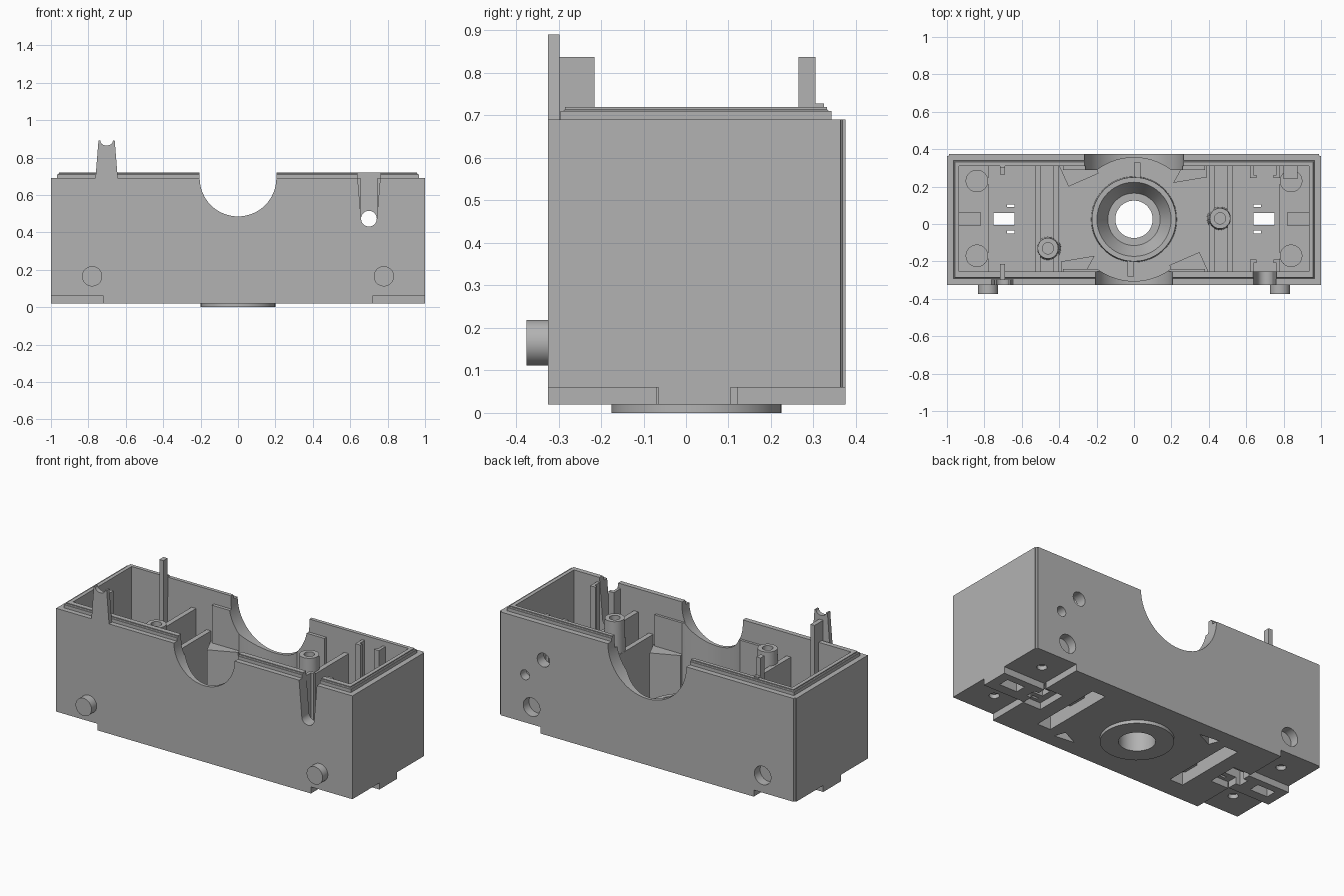
import bpy, bmesh
from math import cos, sin, pi, radians

cube = bpy.data.objects.get("Cube")
if cube:
    bpy.data.objects.remove(cube, do_unlink=True)

grey = bpy.data.materials.new("housing grey")
grey.use_nodes = True
grey.diffuse_color = (0.45, 0.45, 0.45, 1)
grey.node_tree.nodes["Principled BSDF"].inputs["Base Color"].default_value = grey.diffuse_color

CY = 0.025          # depth centre of the housing
FLOOR = 0.1         # top of the inner floor
RIM = 0.69          # top of the outer wall
parts = []


def circle(cx, cy, r, n=40):
    return [(cx + r * cos(2 * pi * i / n), cy + r * sin(2 * pi * i / n)) for i in range(n)]


def rect(a0, a1, b0, b1):
    return [(a0, b0), (a1, b0), (a1, b1), (a0, b1)]


def turned(pts):
    """Half turn about the vertical centre line."""
    return [(-x, 2 * CY - y) for x, y in pts]


def finish(name, bm, keep):
    bmesh.ops.recalc_face_normals(bm, faces=bm.faces)
    mesh = bpy.data.meshes.new(name)
    bm.to_mesh(mesh)
    bm.free()
    mesh.materials.append(grey)
    obj = bpy.data.objects.new(name, mesh)
    bpy.context.collection.objects.link(obj)
    if keep:
        parts.append(obj)
    return obj


def prism(name, pts, lo, hi, axis="z", keep=True, bevel=None):
    """Extrude an outline along z (outline in x, y) or along y (outline in x, z)."""
    bm = bmesh.new()
    place = (lambda a, b, h: (a, b, h)) if axis == "z" else (lambda a, b, h: (a, h, b))
    ends = [[bm.verts.new(place(a, b, h)) for a, b in pts] for h in (lo, hi)]
    n = len(pts)
    bm.faces.new(ends[0])
    bm.faces.new(ends[1])
    for i in range(n):
        j = (i + 1) % n
        bm.faces.new((ends[0][i], ends[0][j], ends[1][j], ends[1][i]))
    if bevel:
        width, rule = bevel
        edges = [e for e in bm.edges if rule(e.verts[0].co, e.verts[1].co)]
        bmesh.ops.bevel(bm, geom=edges, offset=width, segments=3, affect="EDGES")
    return finish(name, bm, keep)


def box(name, x0, x1, y0, y1, z0, z1, keep=True, bevel=None):
    return prism(name, rect(x0, x1, y0, y1), z0, z1, keep=keep, bevel=bevel)


def frustum(name, x, y, z0, z1, r0, r1, keep=True):
    bm = bmesh.new()
    bmesh.ops.create_cone(bm, cap_ends=True, segments=48, radius1=r0, radius2=r1, depth=z1 - z0)
    bmesh.ops.translate(bm, verts=bm.verts, vec=(x, y, (z0 + z1) / 2))
    return finish(name, bm, keep)


def cut(targets, cutter):
    for t in targets:
        mod = t.modifiers.new("cut", "BOOLEAN")
        mod.operation, mod.solver, mod.object = "DIFFERENCE", "EXACT", cutter
        bpy.context.view_layer.objects.active = t
        bpy.ops.object.modifier_apply(modifier=mod.name)
    bpy.data.objects.remove(cutter, do_unlink=True)


# Outer walls with rounded rear corners, and the stepped lip
body = box("housing_body", -1, 1, -0.325, 0.375, 0.02, RIM,
           bevel=(0.012, lambda a, b: abs(a.z - b.z) > 0.1 and a.y > 0))
lip = box("rim_lip", -0.968, 0.968, -0.295, 0.342, RIM, 0.72,
          bevel=(0.01, lambda a, b: a.z > 0.71 and b.z > 0.71))
cut([body, lip], box("cavity", -0.935, 0.935, -0.255, 0.31, FLOOR, 0.8, keep=False))

# Pads thickening the walls beside the saddles
pads = [box("rear_pad", -0.38, 0.38, 0.29, 0.315, FLOOR, 0.64),
        box("front_pad", -0.38, 0.38, -0.26, -0.24, FLOOR, 0.6)]
cut([body, lip] + pads, prism("barrel_space", circle(0, CY, 0.33, 64), FLOOR, 0.8, keep=False))
for y0, y1, r in ((-0.4, -0.1, 0.205), (0.1, 0.45, 0.265)):
    cut([body, lip] + pads, prism("saddle", circle(0, RIM, r, 64) , y0, y1, "y", keep=False))
    cut([lip], box("saddle_gap", -r, r, y0, y1, RIM - 0.02, 0.8, keep=False))

# Tapered wire slot, through hole and rear holes
slot = [(0.635, 0.75), (0.765, 0.75), (0.742, 0.473), (0.658, 0.473)]
cut([body, lip], prism("wire_slot", slot, -0.4, -0.2, "y", keep=False))
cut([body], prism("wire_hole", circle(0.7, 0.473, 0.042), -0.4, 0.45, "y", keep=False))
cut([body], prism("small_hole", circle(0.824, 0.35, 0.03), 0.32, 0.45, "y", keep=False))
for x in (-0.78, 0.78):
    cut([body], prism("socket", circle(x, 0.165, 0.056), 0.32, 0.45, "y", keep=False))
    prism("front_peg", circle(x, 0.165, 0.054), -0.375, -0.32, "y",
          bevel=(0.01, lambda a, b: a.y < -0.37 and b.y < -0.37))

# Central ring and foot with a conical seat
ring = frustum("centre_ring", 0, CY, FLOOR - 0.02, 0.22, 0.23, 0.225)
foot = frustum("centre_foot", 0, CY, 0, 0.03, 0.2, 0.2)
cut([ring], frustum("seat", 0, CY, 0.12, 0.24, 0.14, 0.21, keep=False))
cut([body, ring, foot], frustum("bore", 0, CY, -0.1, 0.4, 0.1, 0.1, keep=False))
box("rear_web", 0.0, 0.035, 0.24, 0.33, FLOOR - 0.01, 0.2)
box("front_web", -0.035, 0.0, -0.28, -0.19, FLOOR - 0.01, 0.2)

# Wedge posts, open below, and low wedges in the other corners
tall = [(-0.4, 0.31), (-0.35, 0.2), (-0.19, 0.27), (-0.2, 0.31)]
hollow = [(-0.36, 0.29), (-0.335, 0.225), (-0.23, 0.275)]
low = [(0.39, 0.31), (0.39, 0.25), (0.21, 0.22), (0.26, 0.31)]
for turn in (list, turned):
    post = prism("wedge_post", turn(tall), 0.08, 0.41)
    cut([post, body], prism("wedge_hollow", turn(hollow), 0, 0.38, keep=False))
    prism("low_wedge", turn(low), 0.09, 0.16)

for s in (-1, 1):
    def side(name, a, b, y0, y1, z0, z1, keep=True):
        return box(name, min(s * a, s * b), max(s * a, s * b), y0, y1, z0, z1, keep)

    # Cross channel, open below, with two raised walls
    channel = side("cross_channel", 0.4, 0.53, -0.256, 0.311, 0.09, 0.4)
    cut([channel, body], side("channel_pocket", 0.42, 0.51, -0.2, 0.26, 0, 0.37, False))
    side("tall_cross_wall", 0.5, 0.53, -0.256, 0.311, 0.39, 0.58)
    side("low_cross_wall", 0.4, 0.43, -0.256, 0.311, 0.39, 0.47)

    # Floor plate with keyhole opening
    plate = side("floor_plate", 0.53, 0.78, -0.256, 0.311, 0.09, 0.13)
    for a, b, y0, y1 in ((0.64, 0.75, -0.005, 0.06), (0.64, 0.68, -0.05, -0.035),
                         (0.64, 0.68, 0.09, 0.105)):
        cut([plate, body], side("keyhole", a, b, y0, y1, 0, 0.3, False))
    cut([body], side("latch_recess", 0.6, 0.72, -0.07, 0.12, 0, 0.06, False))
    cut([body], side("tab_pocket", 0.82, 0.94, -0.005, 0.06, 0, 0.07, False))

    # Recessed underside corners and corner bosses
    for y0, y1, yc in ((-0.4, -0.065, -0.17), (0.105, 0.45, 0.23)):
        cut([body], side("corner_recess", 0.72, 1.1, y0, y1, 0, 0.06, False))
        frustum("corner_boss", s * 0.84, yc, 0.09, 0.15, 0.06, 0.06)
        cut([body], frustum("corner_hole", s * 0.84, yc, 0, 0.085, 0.028, 0.028, False))
    side("end_rib", 0.82, 0.936, -0.01, 0.065, 0.09, 0.13)

# Tapered screw bosses
for x, y in ((-0.46, -0.13), (0.46, 0.03)):
    boss = frustum("screw_boss", x, y, 0.09, 0.665, 0.07, 0.055)
    cut([boss], frustum("screw_hole", x, y, 0.4, 0.8, 0.03, 0.03, False))

# Guide clips beside the wire slot
for wall, inner in ((-0.256, -0.19), (0.311, 0.245)):
    d = 0.018 if inner > wall else -0.018
    for a, b, c in ((0.62, 0.638, 0.655), (0.78, 0.762, 0.745)):
        box("clip_arm", min(a, b), max(a, b), min(wall, inner), max(wall, inner), 0.09, RIM)
        box("clip_lip", min(a, c), max(a, c), min(inner - d, inner), max(inner - d, inner), 0.09, RIM)
box("rear_block", 0.8, 0.875, 0.24, 0.311, 0.09, 0.6)

# Notched wire tab with its rib, and the rear rod
dip = [(-0.7025 + 0.034 * cos(radians(t)), 0.89 + 0.026 * sin(radians(t))) for t in range(180, 361, 20)]
outline = [(-0.762, RIM), (-0.746, 0.89)] + dip + [(-0.659, 0.89), (-0.643, RIM)]
prism("wire_tab", outline, -0.325, -0.298, "y")
box("tab_rib", -0.717, -0.69, -0.3, -0.215, 0.3, 0.838)
box("rear_rod", -0.717, -0.69, 0.265, 0.305, 0.09, 0.838)
box("rod_foot", -0.717, -0.69, 0.3, 0.325, 0.6, 0.728)

# Smooth the round surfaces, keep hard edges
for obj in bpy.context.view_layer.objects:
    obj.select_set(obj in parts)
bpy.context.view_layer.objects.active = body
bpy.ops.object.shade_smooth_by_angle(angle=radians(30))
